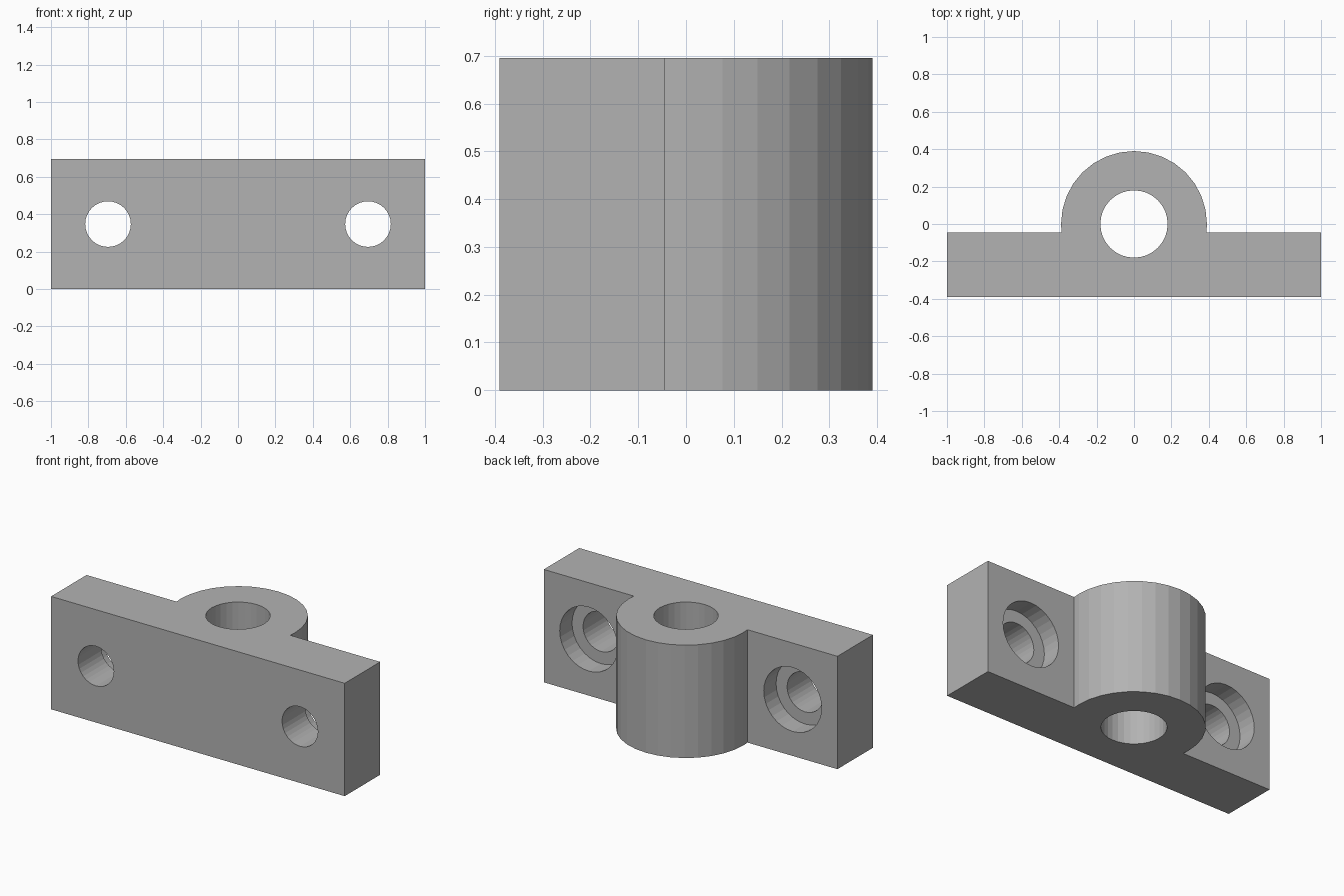
import bpy, bmesh, math
from mathutils import Matrix

if "Cube" in bpy.data.objects:
    bpy.data.objects.remove(bpy.data.objects["Cube"])

HEIGHT = 0.695        # overall height
FRONT, BACK = -0.39, -0.045   # plate faces in y
BOSS_R, BORE_R = 0.39, 0.18
SCREW_X, SCREW_R = 0.695, 0.122
SINK_R, SINK_DEPTH = 0.197, 0.12

grey = bpy.data.materials.new("plain grey")
grey.diffuse_color = (0.45, 0.45, 0.45, 1)
grey.use_nodes = True
grey.node_tree.nodes["Principled BSDF"].inputs["Base Color"].default_value = grey.diffuse_color


def add_object(name, bm):
    bmesh.ops.recalc_face_normals(bm, faces=bm.faces)
    mesh = bpy.data.meshes.new(name)
    bm.to_mesh(mesh)
    bm.free()
    mesh.materials.append(grey)
    obj = bpy.data.objects.new(name, mesh)
    bpy.context.collection.objects.link(obj)
    return obj


def drill(target, radius, depth, matrix):
    """Cut a 32-sided cylinder out of the target."""
    bm = bmesh.new()
    bmesh.ops.create_cone(bm, cap_ends=True, segments=32, radius1=radius,
                          radius2=radius, depth=depth,
                          matrix=matrix @ Matrix.Rotation(math.pi / 2, 4, 'Z'))
    cutter = add_object("hole_cutter", bm)
    cutter.hide_render = True
    mod = target.modifiers.new("hole", 'BOOLEAN')
    mod.operation = 'DIFFERENCE'
    mod.solver = 'EXACT'
    mod.object = cutter
    bpy.context.view_layer.objects.active = target
    bpy.ops.object.modifier_apply(modifier=mod.name)
    bpy.data.objects.remove(cutter)


# Plate and rounded boss as one extruded outline
side = math.sqrt(BOSS_R ** 2 - BACK ** 2)
arc = [(BOSS_R * math.cos(math.pi * i / 16), BOSS_R * math.sin(math.pi * i / 16))
       for i in range(17)]
outline = [(-1, FRONT), (1, FRONT), (1, BACK), (side, BACK), *arc,
           (-side, BACK), (-1, BACK)]
bm = bmesh.new()
face = bm.faces.new([bm.verts.new((x, y, 0)) for x, y in outline])
ext = bmesh.ops.extrude_face_region(bm, geom=[face])
top = [v for v in ext["geom"] if isinstance(v, bmesh.types.BMVert)]
bmesh.ops.translate(bm, verts=top, vec=(0, 0, HEIGHT))
bracket = add_object("mounting_bracket", bm)

# Vertical bore through the boss
drill(bracket, BORE_R, 2, Matrix.Translation((0, 0, HEIGHT / 2)))

# Screw holes with wider recesses sunk into the back of the plate
turn = Matrix.Rotation(math.pi / 2, 4, 'X')
for sx in (-1, 1):
    x, z = sx * SCREW_X, HEIGHT / 2
    drill(bracket, SCREW_R, 2, Matrix.Translation((x, 0, z)) @ turn)
    drill(bracket, SINK_R, 2 * SINK_DEPTH, Matrix.Translation((x, BACK, z)) @ turn)
